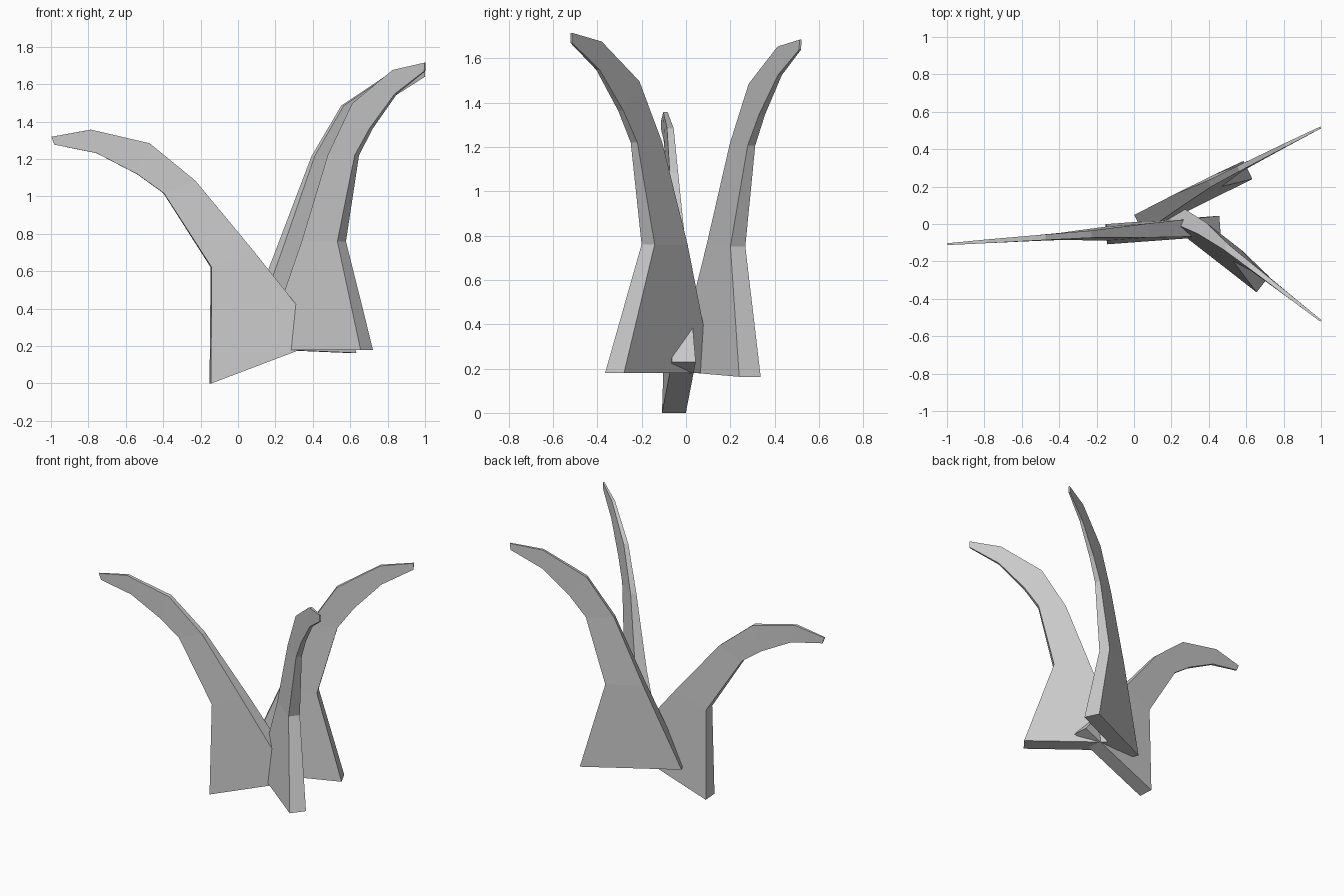
import bpy, bmesh
from math import sin, cos, radians
from mathutils import Vector

if "Cube" in bpy.data.objects:
    bpy.data.objects.remove(bpy.data.objects["Cube"])

# Shared blade profile: (inner u, inner v, outer u, outer v, thickness) per section
# u runs outward along the base, v runs up from it
SECTIONS = [
    (0.0, 0.0, 0.652, 0.0, 0.108),
    (0.186, 0.58, 0.428, 0.58, 0.075),
    (0.344, 1.042, 0.526, 1.04, 0.038),
    (0.503, 1.317, 0.622, 1.184, 0.03),
    (0.771, 1.496, 0.787, 1.368, 0.02),
    (0.982, 1.535, 0.982, 1.49, 0.01),
]


def blade(name, origin, yaw, pitch, drift, lean):
    """Loft the curved blade; drift and lean shift the part above the base."""
    yaw, pitch = radians(yaw), radians(pitch)
    heading = Vector((cos(yaw), sin(yaw), 0))
    side = Vector((-sin(yaw), cos(yaw), 0))
    up = Vector((0, 0, 1))
    eu = heading * cos(pitch) - up * sin(pitch)
    ev = heading * sin(pitch) + up * cos(pitch)
    bm = bmesh.new()
    rings = []
    for i, (iu, iv, ou, ov, t) in enumerate(SECTIONS):
        ring = []
        for u, v, s in ((iu, iv, -1), (ou, ov, -1), (ou, ov, 1), (iu, iv, 1)):
            p = Vector(origin) + eu * u + ev * v + side * (s * t / 2)
            if i:
                p += Vector((*drift, 0)) + Vector((*lean, 0)) * v
            ring.append(bm.verts.new(p))
        rings.append(ring)
    for a, b in zip(rings, rings[1:]):
        for k in range(4):
            n = (k + 1) % 4
            bm.faces.new((a[k], a[n], b[n], b[k]))
    bm.faces.new(rings[0][::-1])
    bm.faces.new(rings[-1])
    bmesh.ops.recalc_face_normals(bm, faces=bm.faces)
    mesh = bpy.data.meshes.new(name)
    bm.to_mesh(mesh)
    bm.free()
    bpy.context.collection.objects.link(bpy.data.objects.new(name, mesh))


# Three blades splayed around the centre
blade("left_blade", (0.46, -0.01, 0.23), 184.2, 20.7, (0, 0), (0, 0.006))
blade("front_right_blade", (0.174, 0.078, 0.18), -37.9, 0, (0.038, 0.018), (0.008, -0.007))
blade("back_right_blade", (0.025, 0.0, 0.188), 26.3, 2.2, (0.015, 0.022), (0.017, 0.022))
